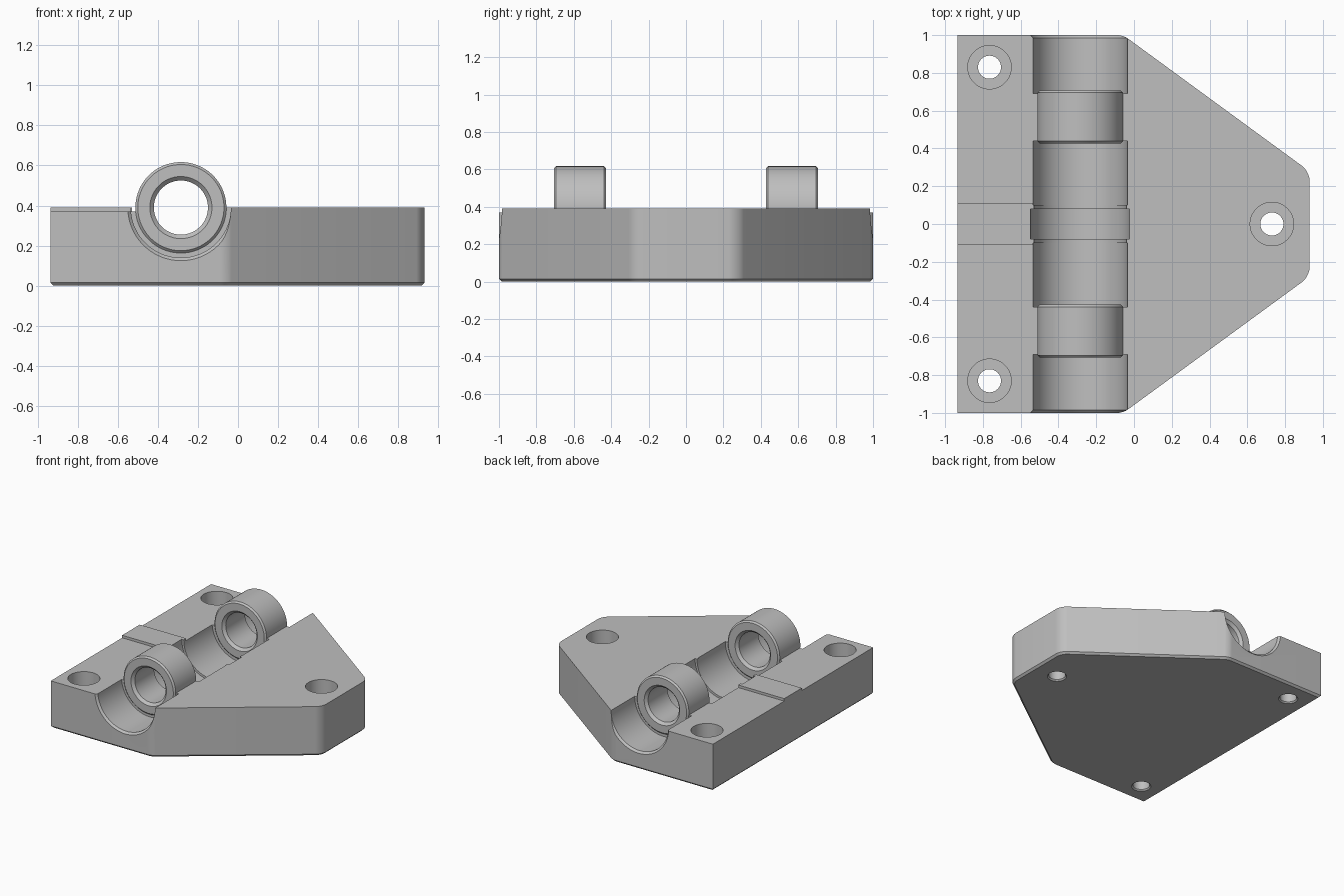
import bpy, bmesh, math
from mathutils import Matrix

cube = bpy.data.objects.get("Cube")
if cube:
    bpy.data.objects.remove(cube, do_unlink=True)

grey = bpy.data.materials.new("grey")
grey.use_nodes = True
COLOR = (0.52, 0.52, 0.52, 1)
grey.diffuse_color = COLOR
grey.node_tree.nodes["Principled BSDF"].inputs["Base Color"].default_value = COLOR

AXIS_X, TOP = -0.285, 0.39      # barrel axis and top plane
SEGMENTS = 96


def finish(name, bm):
    bmesh.ops.recalc_face_normals(bm, faces=bm.faces)
    mesh = bpy.data.meshes.new(name)
    bm.to_mesh(mesh)
    bm.free()
    mesh.materials.append(grey)
    obj = bpy.data.objects.new(name, mesh)
    bpy.context.collection.objects.link(obj)
    return obj


def lathe(name, profile, place, hollow=False):
    """Turn (height, radius) points around local z, then place the result."""
    bm = bmesh.new()
    rings = []
    for h, r in profile:
        angles = [math.tau * i / SEGMENTS for i in range(SEGMENTS)]
        rings.append([bm.verts.new((r * math.cos(a), r * math.sin(a), h)) for a in angles])
    pairs = list(zip(rings, rings[1:]))
    if hollow:
        pairs.append((rings[-1], rings[0]))
    else:
        bm.faces.new(rings[0])
        bm.faces.new(rings[-1])
    for a, b in pairs:
        for i in range(SEGMENTS):
            j = (i + 1) % SEGMENTS
            bm.faces.new((a[i], a[j], b[j], b[i]))
    bm.transform(place)
    return finish(name, bm)


def box(name, low, high):
    bm = bmesh.new()
    bmesh.ops.create_cube(bm, size=1)
    for v in bm.verts:
        v.co = [(l + h) / 2 + c * (h - l) for c, l, h in zip(v.co, low, high)]
    return finish(name, bm)


def activate(obj):
    bpy.ops.object.select_all(action='DESELECT')
    obj.select_set(True)
    bpy.context.view_layer.objects.active = obj


def cut(target, cutter):
    cutter.hide_render = True
    mod = target.modifiers.new("cut", 'BOOLEAN')
    mod.operation, mod.solver, mod.object = 'DIFFERENCE', 'EXACT', cutter
    activate(target)
    bpy.ops.object.modifier_apply(modifier=mod.name)
    bpy.data.objects.remove(cutter, do_unlink=True)


def smooth(obj):
    activate(obj)
    bpy.ops.object.shade_smooth_by_angle(angle=math.radians(25))


def vertical_edges(bm, low_x, high_x):
    return [e for e in bm.edges
            if abs(e.verts[0].co.z - e.verts[1].co.z) > 0.1
            and low_x < e.verts[0].co.x < high_x]


# Base plate: tapered outline with rounded corners and a chamfered underside
outline = [(-0.935, -1), (-0.057, -1), (0.93, -0.278),
           (0.93, 0.278), (-0.057, 1), (-0.935, 1)]
bm = bmesh.new()
bottom = bm.faces.new([bm.verts.new((x, y, 0)) for x, y in outline])
side = bmesh.ops.extrude_face_region(bm, geom=[bottom], use_keep_orig=True)["geom"]
for v in side:
    if isinstance(v, bmesh.types.BMVert):
        v.co.z = TOP
bmesh.ops.recalc_face_normals(bm, faces=bm.faces)
for low_x, high_x, size in ((0.8, 1, 0.05), (-0.1, 0, 0.03)):
    bmesh.ops.bevel(bm, geom=vertical_edges(bm, low_x, high_x), offset=size,
                    segments=8, profile=0.5, affect='EDGES')
rim = [e for e in bm.edges if all(v.co.z < 0.001 for v in e.verts)]
bmesh.ops.bevel(bm, geom=rim, offset=0.015, segments=1, affect='EDGES')
plate = finish("base_plate", bm)

# Lowered shelves on either side of the raised strip
for s in (-1, 1):
    y0, y1 = sorted((s * 0.11, s * 1.1))
    cut(plate, box("shelf_cutter", (-1.1, y0, 0.37), (-0.4, y1, 0.6)))

# Stepped channel, narrow where the knuckles are seated
along_y = Matrix.Translation((AXIS_X, 0, TOP)) @ Matrix.Rotation(-math.pi / 2, 4, 'X')
half = [(0.08, 0.262), (0.08, 0.245), (0.1, 0.245), (0.1, 0.25), (0.44, 0.25),
        (0.44, 0.2), (0.69, 0.2), (0.69, 0.25), (0.985, 0.25), (1.02, 0.285)]
channel = [(-h, r) for h, r in reversed(half)] + half
cut(plate, lathe("channel_cutter", channel, along_y))

# Counterbored screw holes, lightly chamfered below
screw = [(-0.01, 0.08), (0.01, 0.061), (0.19, 0.061), (0.19, 0.115), (0.5, 0.115)]
for x, y in ((-0.765, -0.83), (-0.765, 0.83), (0.73, 0)):
    cut(plate, lathe("screw_cutter", screw, Matrix.Translation((x, y, 0))))
smooth(plate)

# Hollow knuckles with chamfered rims
L = 0.14
knuckle = [(-L, 0.155), (-L, 0.215), (-L + 0.012, 0.227), (L - 0.012, 0.227),
           (L, 0.215), (L, 0.155), (L - 0.02, 0.135), (-L + 0.02, 0.135)]
for name, y in (("front_knuckle", -0.567), ("back_knuckle", 0.567)):
    smooth(lathe(name, knuckle, Matrix.Translation((0, y, 0)) @ along_y, hollow=True))
